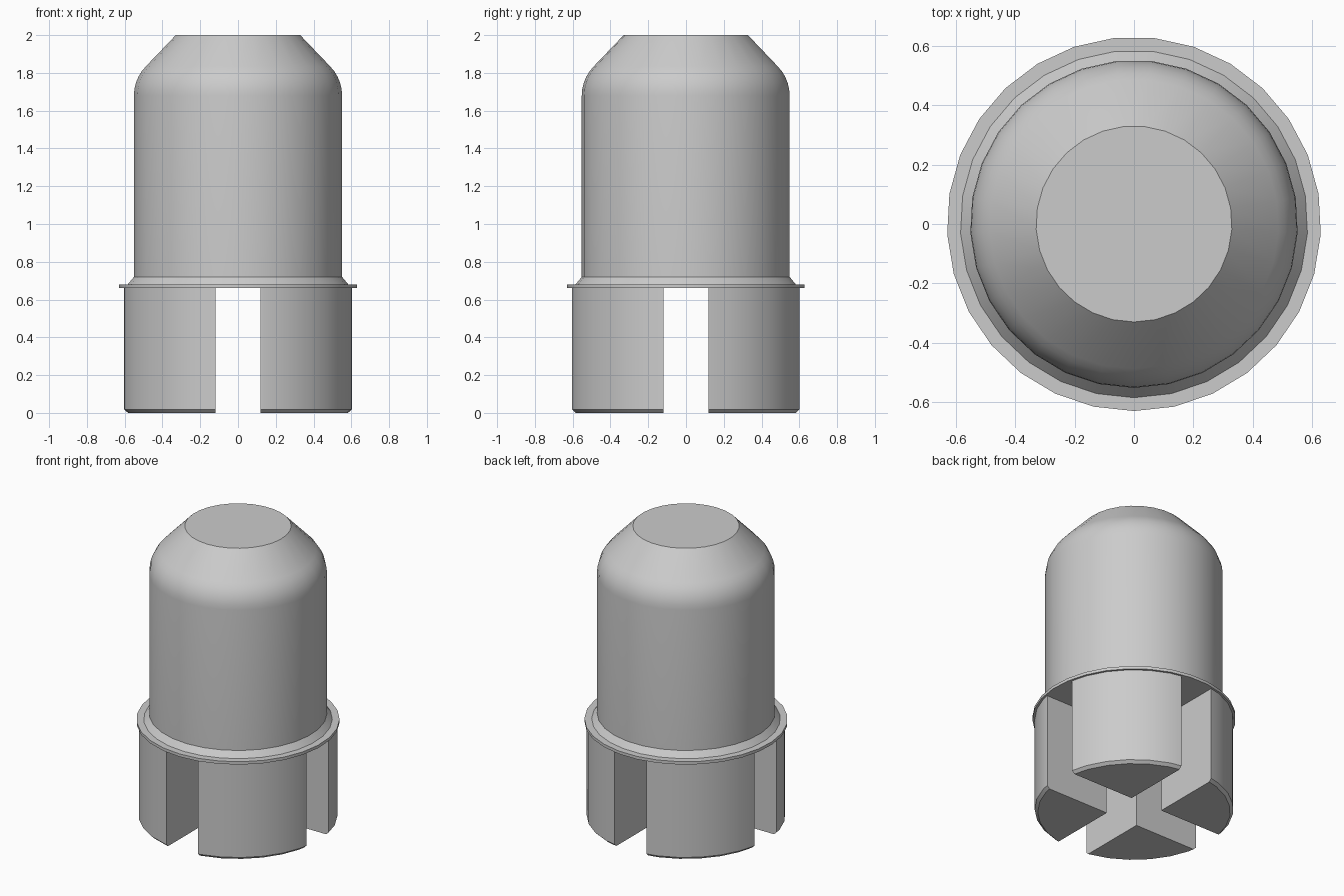
import bpy
import bmesh
import math

SIDES = 29
SLOT = 0.12      # half width of the crossing slots
RIM_BOTTOM = 0.66

cube = bpy.data.objects.get("Cube")
if cube:
    bpy.data.objects.remove(cube, do_unlink=True)

grey = bpy.data.materials.new("plain grey")
grey.use_nodes = True
grey.diffuse_color = (0.6, 0.6, 0.6, 1)
grey.node_tree.nodes["Principled BSDF"].inputs["Base Color"].default_value = (0.6, 0.6, 0.6, 1)


def lathe(profile):
    """Closed solid turned around z from (radius, height) points, bottom to top."""
    bm = bmesh.new()
    rings = []
    for r, z in profile:
        angles = [-math.pi / 2 + 2 * math.pi * i / SIDES for i in range(SIDES)]
        rings.append([bm.verts.new((r * math.cos(a), r * math.sin(a), z)) for a in angles])
    for low, high in zip(rings, rings[1:]):
        for i in range(SIDES):
            j = (i + 1) % SIDES
            bm.faces.new((low[i], low[j], high[j], high[i]))
    bm.faces.new(rings[0][::-1])
    bm.faces.new(rings[-1])
    return bm


def finish(bm, name):
    bmesh.ops.recalc_face_normals(bm, faces=bm.faces[:])
    mesh = bpy.data.meshes.new(name)
    bm.to_mesh(mesh)
    bm.free()
    mesh.materials.append(grey)
    obj = bpy.data.objects.new(name, mesh)
    bpy.context.collection.objects.link(obj)
    bpy.ops.object.select_all(action="DESELECT")
    obj.select_set(True)
    bpy.context.view_layer.objects.active = obj
    bpy.ops.object.shade_smooth_by_angle(angle=math.radians(30))


# Rim, sloped collar, straight barrel and rounded shoulder with a flat top
profile = [(0.63, RIM_BOTTOM), (0.63, 0.68), (0.585, 0.68), (0.552, 0.72)]
radius, start = 0.22, 1.68
for k in range(6):
    a = math.radians(45 * k / 5)
    profile.append((0.552 - radius * (1 - math.cos(a)), start + radius * math.sin(a)))
profile.append((0.33, 2.0))
finish(lathe(profile), "body")

# Four solid jaws, left between the crossing slots
for sx, side in ((1, "left"), (-1, "right")):
    for sy, end in ((-1, "front"), (1, "back")):
        bm = lathe([(0.597, 0), (0.616, 0.018), (0.616, RIM_BOTTOM + 0.01)])
        for normal in ((sx, 0, 0), (0, sy, 0)):
            point = [SLOT * n for n in normal]
            cut = bmesh.ops.bisect_plane(bm, geom=bm.verts[:] + bm.edges[:] + bm.faces[:],
                                         plane_co=point, plane_no=normal, clear_inner=True)
            edges = [e for e in cut["geom_cut"] if isinstance(e, bmesh.types.BMEdge)]
            bmesh.ops.contextual_create(bm, geom=edges)
        finish(bm, f"{end}_{side}_jaw")
